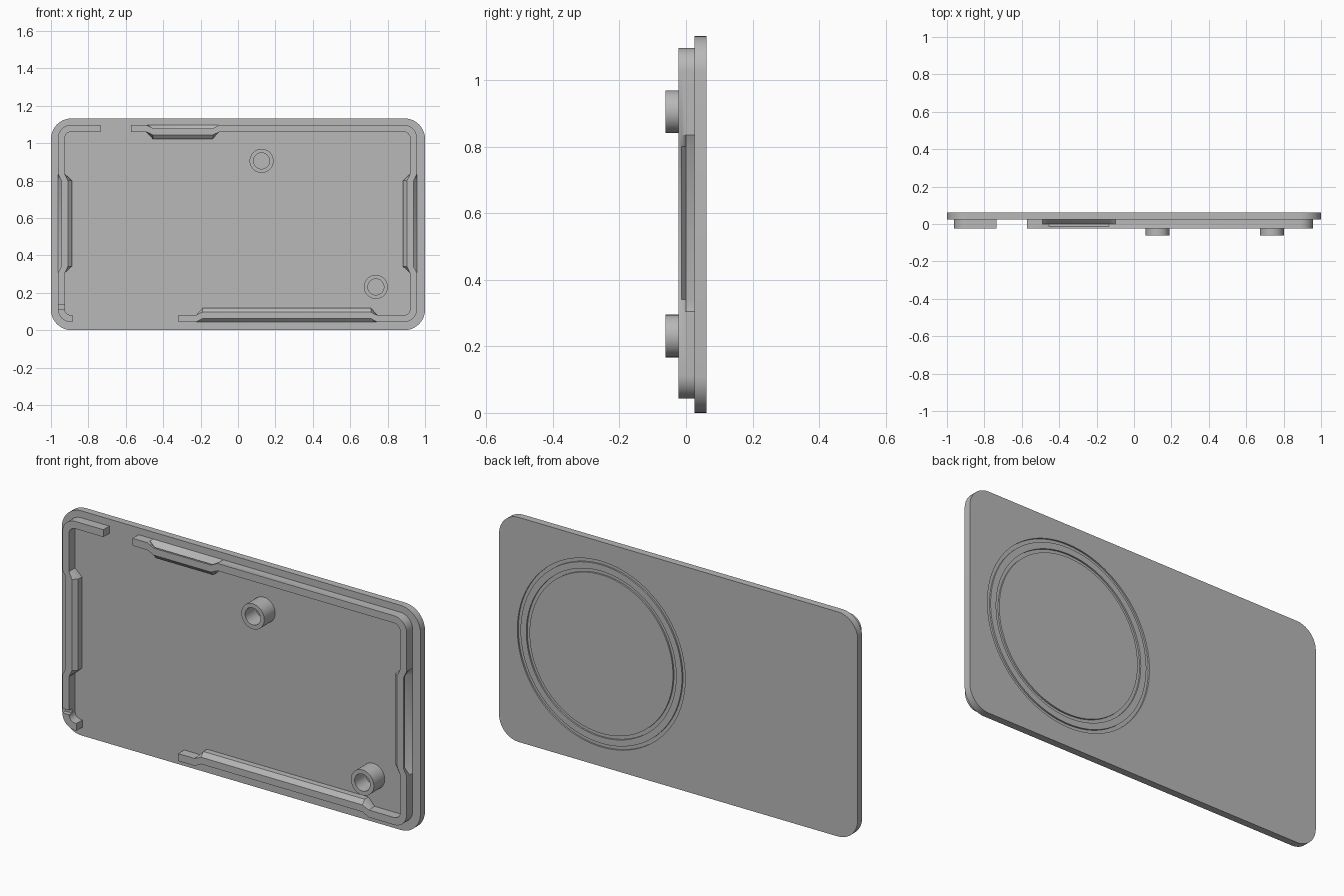
import bpy, bmesh
from math import sin, cos, pi, radians
from mathutils import Vector

cube = bpy.data.objects.get("Cube")
if cube:
    bpy.data.objects.remove(cube)

grey = bpy.data.materials.new("light grey")
grey.use_nodes = True
grey.diffuse_color = (0.48, 0.48, 0.48, 1)
grey.node_tree.nodes["Principled BSDF"].inputs["Base Color"].default_value = grey.diffuse_color

HEIGHT, BACK, INNER, LIP = 1.132, 0.061, 0.025, -0.023


def finish(name, bm):
    """Turn a bmesh into a shaded, coloured object."""
    bmesh.ops.recalc_face_normals(bm, faces=bm.faces)
    mesh = bpy.data.meshes.new(name)
    bm.to_mesh(mesh)
    bm.free()
    mesh.materials.append(grey)
    obj = bpy.data.objects.new(name, mesh)
    bpy.context.collection.objects.link(obj)
    bpy.ops.object.select_all(action="DESELECT")
    obj.select_set(True)
    bpy.context.view_layer.objects.active = obj
    bpy.ops.object.shade_smooth_by_angle(angle=radians(30))
    return obj


def loft(name, sections, closed=False):
    """Skin a row of equal closed sections; cap the ends of an open row."""
    bm = bmesh.new()
    rings = [[bm.verts.new(p) for p in s] for s in sections]
    pairs = list(zip(rings, rings[1:]))
    if closed:
        pairs.append((rings[-1], rings[0]))
    else:
        bm.faces.new(rings[0])
        bm.faces.new(rings[-1])
    for a, b in pairs:
        for i in range(len(a)):
            j = (i + 1) % len(a)
            bm.faces.new((a[i], a[j], b[j], b[i]))
    return finish(name, bm)


def lathe(name, cx, cz, profile, steps):
    """Spin a (radius, y) profile about an axis along y."""
    angles = [2 * pi * k / steps for k in range(steps)]
    return loft(name, [[(cx + r * cos(a), y, cz + r * sin(a)) for r, y in profile]
                       for a in angles], closed=True)


def arc(cx, cz, radius, start, end, steps=10):
    """Points and inward directions along a corner."""
    out = []
    for k in range(steps + 1):
        a = radians(start + (end - start) * k / steps)
        d = Vector((cos(a), 0, sin(a)))
        out.append((Vector((cx, 0, cz)) + d * radius, -d))
    return out


# Back plate with rounded corners
r = 0.11
outline = (arc(1 - r, HEIGHT - r, r, 0, 90) + arc(r - 1, HEIGHT - r, r, 90, 180)
           + arc(r - 1, r, r, 180, 270) + arc(1 - r, r, r, 270, 360))
plate = loft("back_plate", [[(p.x, y, p.z) for p, d in outline] for y in (INNER, BACK)])

# Two shallow ring grooves in the back of the plate
for inner, outer in ((0.40, 0.418), (0.45, 0.468)):
    floor, top = BACK - 0.008, BACK + 0.02
    cutter = lathe("groove_cutter", 0.43, HEIGHT / 2,
                   [(inner, floor), (outer, floor), (outer, top), (inner, top)], 96)
    cutter.hide_render = True
    mod = plate.modifiers.new("groove", "BOOLEAN")
    mod.operation, mod.solver, mod.object = "DIFFERENCE", "EXACT", cutter
    bpy.context.view_layer.objects.active = plate
    bpy.ops.object.modifier_apply(modifier=mod.name)
    bpy.data.objects.remove(cutter)
bpy.ops.object.select_all(action="DESELECT")
plate.select_set(True)
bpy.context.view_layer.objects.active = plate
bpy.ops.object.shade_smooth_by_angle(angle=radians(30))

# Rim sections as (inward offset, y): plain wall, snap recess, low notch
W = 0.037
SECTIONS = {
    "plain": [(0, LIP), (0, -0.013), (0, 0), (0, INNER), (W, INNER), (W, -0.005), (W, LIP)],
    "snap": [(0.018, LIP), (0.018, -0.013), (0.035, 0), (0, INNER),
             (0.075, INNER), (0.075, -0.005), (0.053, LIP)],
    "notch": [(0, 0), (0, INNER), (W, INNER), (W, 0)],
}
LEFT, RIGHT, BOTTOM, TOP, R = -0.963, 0.957, 0.043, 1.097, 0.07
SIDES = {
    "top": lambda t: (Vector((t, 0, TOP)), Vector((0, 0, -1))),
    "bottom": lambda t: (Vector((t, 0, BOTTOM)), Vector((0, 0, 1))),
    "left": lambda t: (Vector((LEFT, 0, t)), Vector((1, 0, 0))),
    "right": lambda t: (Vector((RIGHT, 0, t)), Vector((-1, 0, 0))),
}


def at(side, t, kind="plain"):
    return [(*SIDES[side](t), kind)]


def snap(side, a, b):
    """Recessed snap stretch with sloping ends."""
    s = 0.035 if b > a else -0.035
    return at(side, a) + at(side, a + s, "snap") + at(side, b - s, "snap") + at(side, b)


def corner(cx, cz, start, end):
    return [(p, d, "plain") for p, d in arc(cx, cz, R, start, end)]


def rim(name, stations):
    loft(name, [[p + d * n + Vector((0, y, 0)) for n, y in SECTIONS[kind]]
                for p, d, kind in stations])


# Rim wall, running clockwise from the gap in the top edge
rim("main_rim",
    at("top", -0.572) + snap("top", -0.49, -0.10)
    + corner(RIGHT - R, TOP - R, 90, 0) + snap("right", 0.835, 0.305)
    + corner(RIGHT - R, BOTTOM + R, 0, -90) + snap("bottom", 0.745, -0.225)
    + at("bottom", -0.318))
rim("side_rim",
    at("top", -0.735) + corner(LEFT + R, TOP - R, 90, 180)
    + snap("left", 0.835, 0.305) + at("left", 0.135))
rim("rim_notch", at("left", 0.135, "notch") + at("left", 0.113, "notch"))
rim("corner_rim", corner(LEFT + R, BOTTOM + R, 180, 270) + at("bottom", -0.885))

# Hollow screw bosses
for name, x, z in (("upper_boss", 0.126, 0.905), ("lower_boss", 0.737, 0.231)):
    lathe(name, x, z, [(0.064, INNER), (0.064, -0.062), (0.043, -0.062), (0.043, INNER)], 40)
